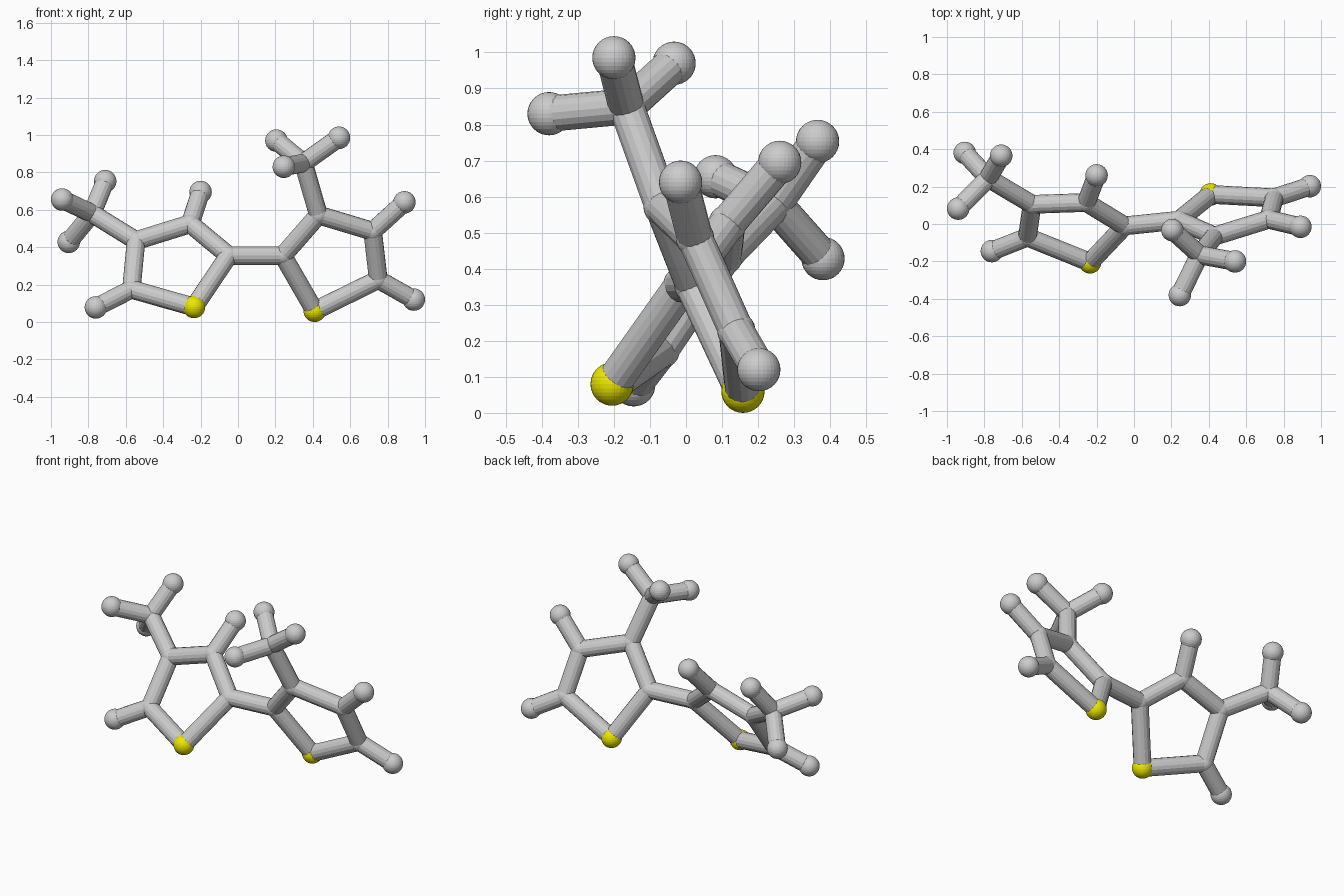
import bpy
from mathutils import Vector

if "Cube" in bpy.data.objects:
    bpy.data.objects.remove(bpy.data.objects["Cube"])

BALL_R, JOINT_R, BOND_R = 0.06, 0.053, 0.05

yellow = bpy.data.materials.new("yellow")
yellow.diffuse_color = (0.85, 0.8, 0.0, 1)
yellow.use_nodes = True
yellow.node_tree.nodes["Principled BSDF"].inputs["Base Color"].default_value = yellow.diffuse_color

# Atom positions: s = sulfur, c = carbon joint, h = hydrogen ball, m = methyl carbon
left = {
    "s1": (-0.235, -0.205, 0.08), "c2": (-0.05, -0.01, 0.355),
    "c3": (-0.255, 0.115, 0.525), "c4": (-0.545, 0.105, 0.435),
    "c5": (-0.57, -0.07, 0.175), "h3": (-0.20, 0.26, 0.695),
    "h5": (-0.76, -0.145, 0.078), "m": (-0.78, 0.245, 0.58),
    "hm1": (-0.71, 0.365, 0.753), "hm2": (-0.94, 0.082, 0.655),
    "hm3": (-0.905, 0.38, 0.428),
}
right = {
    "s1": (0.41, 0.158, 0.06), "c2": (0.24, 0.02, 0.355),
    "c3": (0.43, -0.065, 0.572), "c4": (0.72, 0.025, 0.485),
    "c5": (0.75, 0.14, 0.227), "h4": (0.89, -0.015, 0.64),
    "h5": (0.94, 0.202, 0.12), "m": (0.35, -0.165, 0.85),
    "hm1": (0.205, -0.033, 0.97), "hm2": (0.54, -0.2, 0.985),
    "hm3": (0.245, -0.38, 0.83),
}
RING = [("s1", "c2"), ("c2", "c3"), ("c3", "c4"), ("c4", "c5"), ("c5", "s1"), ("c5", "h5")]
METHYL = [("m", "hm1"), ("m", "hm2"), ("m", "hm3")]


def bond(name, a, b):
    a, b = Vector(a), Vector(b)
    d = b - a
    bpy.ops.mesh.primitive_cylinder_add(
        vertices=16, radius=BOND_R, depth=d.length, location=(a + b) / 2,
        rotation=d.to_track_quat('Z', 'Y').to_euler())
    bpy.context.object.name = name


def atom(name, kind, loc):
    r = JOINT_R if kind in "cm" else BALL_R
    bpy.ops.mesh.primitive_uv_sphere_add(segments=32, ring_count=16, radius=r, location=loc)
    ob = bpy.context.object
    ob.name = name
    if kind == "s":
        ob.data.materials.append(yellow)


def half(side, atoms, extra):
    words = {"s": "sulfur_ball", "c": "ring_joint", "h": "hydrogen_ball", "m": "methyl_joint"}
    for key, loc in atoms.items():
        atom(f"{side}_{words[key[0]]}_{key}", key[0], loc)
    for a, b in RING + METHYL + extra:
        bond(f"{side}_bond_{a}_{b}", atoms[a], atoms[b])


# Two five-sided rings with their side groups, joined by one bond
half("left", left, [("c3", "h3"), ("c4", "m")])
half("right", right, [("c4", "h4"), ("c3", "m")])
bond("bridge_bond", left["c2"], right["c2"])
